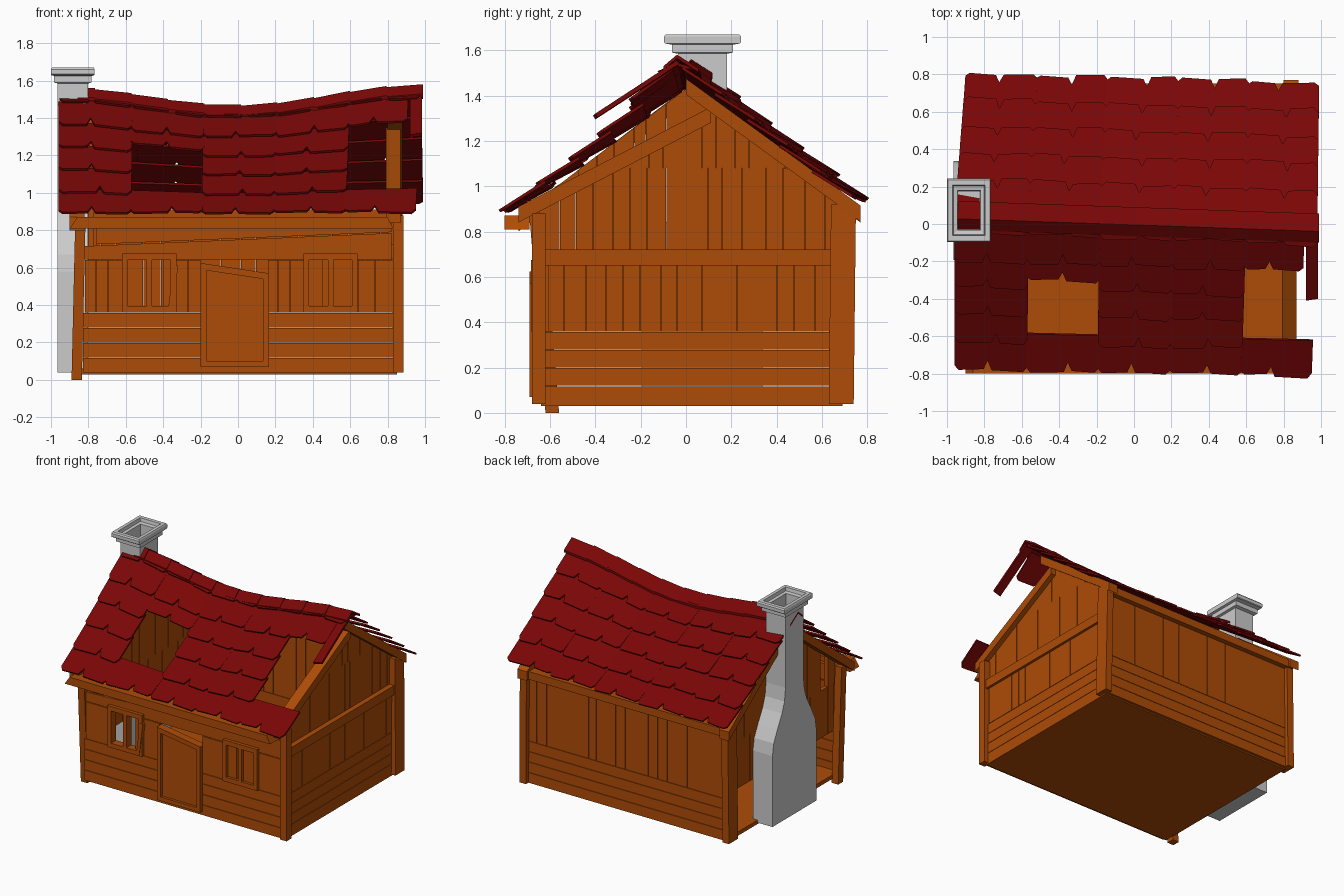
import bpy, bmesh, math, random
from mathutils import Vector as V

if "Cube" in bpy.data.objects:
    bpy.data.objects.remove(bpy.data.objects["Cube"])

rng = random.Random(4)


def material(name, rgb):
    m = bpy.data.materials.new(name)
    m.diffuse_color = (*rgb, 1)
    m.use_nodes = True
    m.node_tree.nodes["Principled BSDF"].inputs["Base Color"].default_value = m.diffuse_color
    return m


WOOD = material("wood", (0.42, 0.072, 0.002))
RED = material("red_tile", (0.195, 0.002, 0.002))


def prism(bm, pts, off):
    """Extrude a polygon along a vector."""
    a = [bm.verts.new(p) for p in pts]
    b = [bm.verts.new(V(p) + V(off)) for p in pts]
    n = len(a)
    bm.faces.new(a)
    bm.faces.new(b[::-1])
    for i in range(n):
        bm.faces.new((a[i], b[i], b[(i + 1) % n], a[(i + 1) % n]))


def finish(name, bm, mat=None):
    bmesh.ops.recalc_face_normals(bm, faces=bm.faces)
    me = bpy.data.meshes.new(name)
    bm.to_mesh(me)
    bm.free()
    ob = bpy.data.objects.new(name, me)
    bpy.context.collection.objects.link(ob)
    if mat:
        me.materials.append(mat)


def single(name, pts, off, mat=WOOD):
    bm = bmesh.new()
    prism(bm, pts, off)
    finish(name, bm, mat)


def box(name, x0, x1, y0, y1, z0, z1):
    single(name, [(x0, y0, z0), (x1, y0, z0), (x1, y1, z0), (x0, y1, z0)], (0, 0, z1 - z0))


def rect(u0, u1, z0, z1):
    return [(u0, z0), (u1, z0), (u1, z1), (u0, z1)]


def on_y(y):
    return lambda p: (p[0], y, p[1])


def on_x(x):
    return lambda p: (x, p[0], p[1])


def add(bm, to3d, off, polys):
    for poly in polys:
        prism(bm, [to3d(p) for p in poly], off)


def rails(u0, u1):
    """Four horizontal planks at the wall foot."""
    return [rect(u0, u1, 0.04 + 0.08 * i, 0.117 + 0.08 * i) for i in range(4)]


def boards(u0, u1, z0, top, n, skip=()):
    """Vertical boards with uneven widths; top is a height function of u."""
    cuts = [u0 + (u1 - u0) * (i + (rng.uniform(-.2, .2) if 0 < i < n else 0)) / n
            for i in range(n + 1)]
    out = []
    for i in range(n):
        a, b = cuts[i] + 0.001, cuts[i + 1] - 0.001
        if i not in skip and min(top(a), top(b)) > z0 + 0.01:
            out.append([(a, z0), (b, z0), (b, top(b)), (a, top(a))])
    return out


def flat(z):
    return lambda u: z


# Floor and corner posts
box("floor", -0.84, 0.85, -0.64, 0.69, 0.03, 0.06)
for name, x, y, w, d, foot, top, lean in (
        ("front_left_post", -0.89, -0.62, .055, .06, 0.0, .86, (0.02, -0.07)),
        ("front_right_post", 0.83, -0.68, .055, .06, 0.04, .88, (0.0, 0.0)),
        ("back_left_post", -0.88, 0.63, .055, .11, 0.04, .92, (0.01, 0.0)),
        ("back_right_post", 0.83, 0.63, .055, .11, 0.04, .92, (-0.01, 0.01))):
    single(name, [(x, y, foot), (x + w, y, foot), (x + w, y + d, foot), (x, y + d, foot)],
           (*lean, top - foot))

# Front wall planks
bm = bmesh.new()
polys = rails(-0.83, 0.83)
for a, b, n in ((-0.82, -0.62, 3), (-0.33, -0.2, 2), (0.16, 0.35, 3), (0.64, 0.83, 2)):
    polys += boards(a, b, 0.36, flat(0.64), n)
polys += [[(-0.82, .645), (0.82, .645), (0.82, .785), (-0.82, .715)],
          [(-0.76, .725), (0.82, .79), (0.82, .85), (-0.76, .85)]]
add(bm, on_y(-0.66), (0, 0.03, 0), polys)
finish("front_wall", bm, WOOD)

# Window frames, shutters and door
for name, a, b in (("left_window_frame", -0.62, -0.33), ("right_window_frame", 0.35, 0.64)):
    bm = bmesh.new()
    m = (a + b) / 2
    add(bm, on_y(-0.685), (0, 0.06, 0),
        [rect(a, b, .36, .395), rect(a, b, .64, .675), rect(a, a + .03, .395, .64),
         rect(b - .03, b, .395, .64), rect(m - .015, m + .015, .395, .64)])
    finish(name, bm, WOOD)
bm = bmesh.new()
add(bm, on_y(-0.665), (0, 0.02, 0),
    [rect(.38, .455, .395, .64), rect(.50, .61, .395, .64), rect(-.40, -.36, .395, .64)])
finish("shutters", bm, WOOD)
single("door", [(-.17, -.67, .1), (.135, -.67, .1), (.135, -.67, .55), (-.17, -.67, .6)], (0, .03, 0))
bm = bmesh.new()
add(bm, on_y(-0.69), (0, 0.06, 0),
    [rect(-.2, -.168, .07, .59), rect(.133, .165, .07, .55), rect(-.168, .133, .07, .1),
     [(-.2, .59), (.165, .535), (.165, .57), (-.2, .625)],
     [(-.375, .37), (-.35, .37), (-.32, .61), (-.345, .615)]])
finish("door_frame", bm, WOOD)

# Back wall
bm = bmesh.new()
add(bm, on_y(0.68), (0, 0.03, 0), rails(-.83, .83) + boards(-.83, .83, .36, flat(.91), 20))
finish("back_wall", bm, WOOD)


# Side walls: right is fully boarded, left has lost its foot planks
def roof_line(y):
    return 1.43 - (0.70 if y > 0 else 0.75) * abs(y)


def broken_line(y):
    return min(roof_line(y), 1.27 + 0.50 * y)


bm = bmesh.new()
add(bm, on_x(0.82), (0.03, 0, 0), rails(-.63, .64) + boards(-.61, .64, .36, flat(.65), 15))
add(bm, on_x(0.80), (0.03, 0, 0),
    boards(-.65, 0, .72, lambda y: min(1.08, broken_line(y)), 8) +
    boards(0, .70, .72, lambda y: min(1.08, broken_line(y)), 8) +
    boards(-.36, 0, 1.08, broken_line, 4) + boards(0, .5, 1.08, broken_line, 7))
finish("right_wall", bm, WOOD)
bm = bmesh.new()
add(bm, on_x(-0.80), (0.03, 0, 0),
    boards(-.65, .67, .36, flat(.72), 14) +
    boards(-.65, 0, .72, roof_line, 8, (1,)) + boards(0, .70, .72, roof_line, 8))
finish("left_wall", bm, WOOD)
box("right_middle_beam", 0.81, 0.87, -.63, .64, .65, .72)


# Rafters and eave beams
def rafter(name, x, p, q, drop=.07):
    single(name, [(x, *p), (x, *q), (x, q[0], q[1] - drop), (x, p[0], p[1] - drop)], (.08, 0, 0))


rafter("right_back_rafter", .80, (0, 1.475), (.77, .915))
rafter("right_broken_rafter", .79, (-.74, .91), (.11, 1.35))
rafter("left_back_rafter", -.9, (.02, 1.46), (.77, .91))
rafter("left_front_rafter", -.9, (.02, 1.45), (-.74, .87))
single("front_eave_beam", [(-.9, -.80, .81), (.83, -.80, .81), (.80, -.80, .87), (-.86, -.80, .87)],
       (0, .11, 0))
box("back_eave_beam", -.86, .86, .68, .75, .85, .91)


# Sagging roof surface: u across 0..1, v from eave 0 to ridge 1
def ridge(x):
    return V((x, -0.005 - 0.035 * x, 1.422 + 0.052 * (1 - math.cos(math.pi * x / .97)) + 0.006 * x))


def roof(side, u, v):
    left = -0.96 if side < 0 else -0.90
    right = 0.95 if side < 0 else 0.99
    x = left + (right - left) * u
    ey = -0.775 - 0.02 * x if side < 0 else 0.765 - 0.03 * x
    eave = V((x, ey, 0.868 if side < 0 else 0.915))
    dip = V((0, 0, -0.05 * v * (1 - v) if side < 0 else 0))
    return eave.lerp(ridge(-0.96 + 1.94 * u), v) + dip


STEP = 0.185
for name, side, missing in (("front_tiles", -1, {(1, 1), (1, 2), (4, 1), (4, 2), (4, 3)}),
                            ("back_tiles", 1, set())):
    bm = bmesh.new()
    for col in range(5):
        for row in range(6):
            if (col, row) in missing:
                continue
            a, b = col / 5, (col + 1) / 5 + (.004 if col < 4 else 0)
            if col == 4 and row == 4 and side < 0:
                b -= .035
            m = (a + b) / 2 + rng.uniform(-.015, .015)
            v0, v1 = row * STEP, min(1, (row + 1) * STEP + .05)
            if side < 0 and (col, row) == (1, 3):
                v0 += .06
            e, f = rng.uniform(-.012, .008), rng.uniform(-.012, .008)
            outline = [(a, v0 + .025), (a + .012, v0 + e), (m - .011, v0 + e + .008), (m, v0 + .06),
                       (m + .011, v0 + f + .008), (b - .012, v0 + f), (b, v0 + .025), (b, v1), (a, v1)]
            lift = rng.uniform(.020, .030)
            normal = V((0, side * .57, .82))
            pts = [roof(side, u, v) + normal * lift * (v1 - v) / (v1 - v0) for u, v in outline]
            prism(bm, pts, normal * .013)
    finish(name, bm, RED)

# Loose tile strip over the broken corner
single("loose_tile", [(.92, -.40, 1.295), (.985, -.39, 1.305), (.985, -.03, 1.54), (.92, -.03, 1.535)],
       (0, -.01, .016), RED)

# Ridge caps
bm = bmesh.new()
for i in range(10):
    x = -.965 + i * .195
    c, d = ridge(x), ridge(x + .20)
    section = [(-.06, -.025), (0, .026), (.095, -.035), (.095, -.018), (0, .043), (-.06, -.008)]
    prism(bm, [c + V((0, y, z)) for y, z in section], d - c + V((0, 0, .006)))
finish("ridge_caps", bm, RED)

# Chimney: stacked rectangles, flared foot, stepped hollow cap
rings = [(0, .265, .04), (0, .265, .58), (0, .25, .67), (0, .205, .76), (0, .15, .86), (0, .12, .94),
         (0, .108, 1.04), (0, .108, 1.585), (.018, .135, 1.59), (.018, .135, 1.625),
         (.035, .165, 1.63), (.035, .17, 1.635), (.035, .17, 1.66), (.03, .163, 1.67),
         (.005, .135, 1.67), (.0, .13, 1.645), (-.02, .105, 1.64), (-.025, .10, 1.45)]
bm = bmesh.new()
prev = None
for i, (g, h, z) in enumerate(rings):
    cx, cy, hx = -.883, .073, .082 + g
    ring = [bm.verts.new((cx + sx * hx, cy + sy * h, z))
            for sx, sy in ((-1, -1), (1, -1), (1, 1), (-1, 1))]
    if prev:
        for k in range(4):
            bm.faces.new((prev[k], prev[(k + 1) % 4], ring[(k + 1) % 4], ring[k]))
    if i in (0, len(rings) - 1):
        bm.faces.new(ring)
    prev = ring
finish("chimney", bm)
